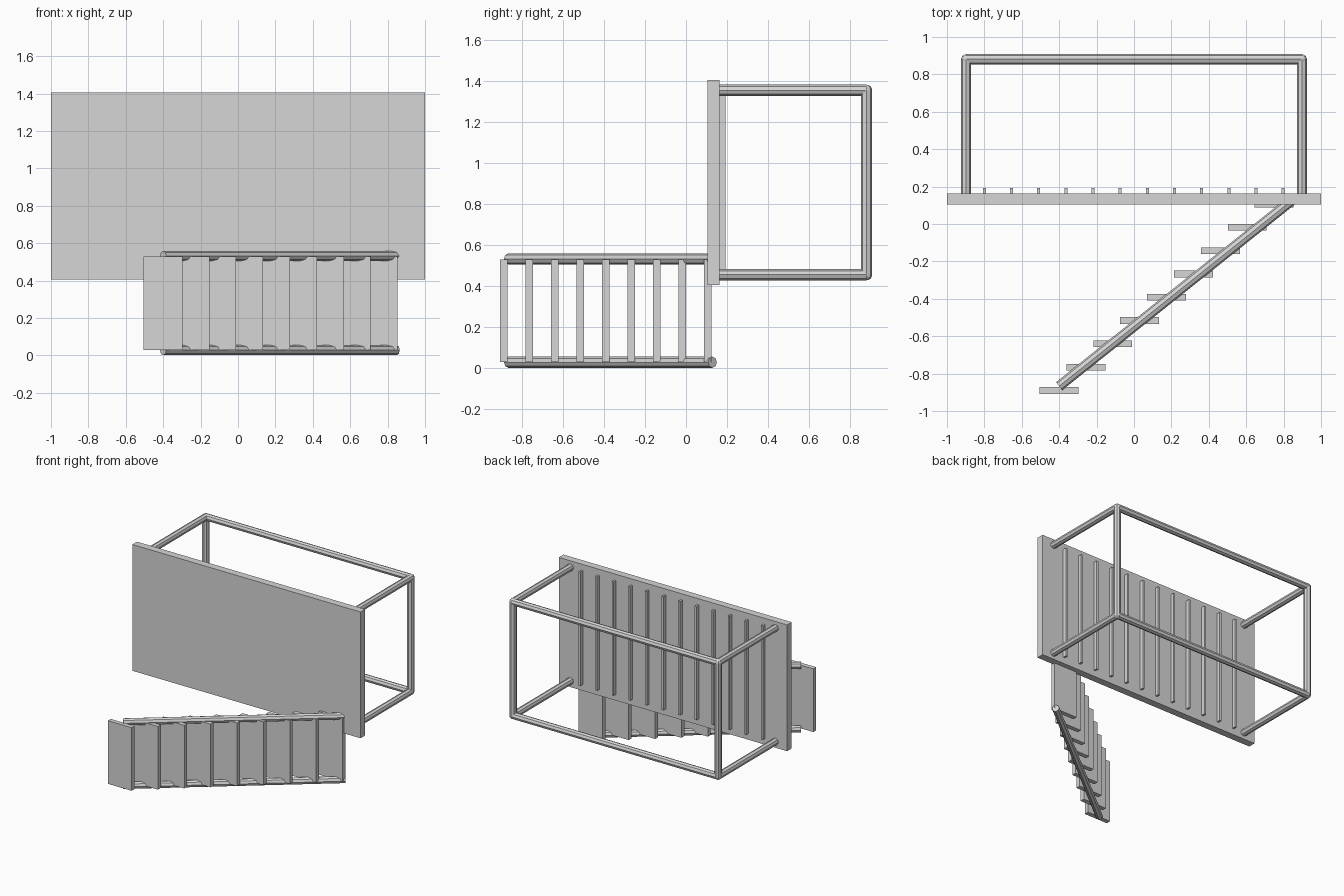
import bpy
from mathutils import Vector

if "Cube" in bpy.data.objects:
    bpy.data.objects.remove(bpy.data.objects["Cube"])

grey = bpy.data.materials.new("light grey")
grey.diffuse_color = (0.67, 0.67, 0.67, 1)
grey.use_nodes = True
grey.node_tree.nodes["Principled BSDF"].inputs["Base Color"].default_value = grey.diffuse_color
R = 0.027     # pipe radius
SIDES = 8


def finish(name):
    ob = bpy.context.object
    ob.name = name
    ob.data.materials.append(grey)
    return ob


def box(name, lo, hi):
    lo, hi = Vector(lo), Vector(hi)
    bpy.ops.mesh.primitive_cube_add(size=1, location=(lo + hi) / 2)
    ob = finish(name)
    ob.scale = hi - lo
    return ob


def pipe(name, a, b):
    a, b = Vector(a), Vector(b)
    d = b - a
    bpy.ops.mesh.primitive_cylinder_add(vertices=SIDES, radius=R, depth=d.length,
                                        location=(a + b) / 2,
                                        rotation=d.to_track_quat('Z', 'Y').to_euler())
    return finish(name)


def joint(name, p):
    bpy.ops.mesh.primitive_uv_sphere_add(segments=SIDES, ring_count=8, radius=R, location=p)
    return finish(name)


# Large panel with a row of thin ribs on its back
box("panel", (-1, 0.105, 0.405), (1, 0.163, 1.405))
for i in range(12):
    x = -0.80 + i * 0.1452
    box("rib", (x - 0.008, 0.155, 0.455), (x + 0.008, 0.193, 1.356))

# Pipe legs and the rectangular pipe loop joining their ends
X, Y, Z0, Z1 = 0.898, 0.881, 0.455, 1.355
for s in (-1, 1):
    for z in (Z0, Z1):
        pipe("leg", (s * X, 0.15, z), (s * X, Y, z))
        joint("leg_joint", (s * X, Y, z))
    pipe("side_bar", (s * X, Y, Z0), (s * X, Y, Z1))
for z in (Z0, Z1):
    pipe("long_bar", (-X, Y, z), (X, Y, z))

# Stair treads stepping diagonally towards the panel
for i in range(9):
    x, y = -0.401 + 0.1438 * i, -0.89 + 0.1246 * i
    box("tread", (x - 0.104, y - 0.018, 0.029), (x + 0.104, y + 0.018, 0.529))

# Diagonal rails along both ends of the treads
for z in (0.028, 0.532):
    pipe("rail", (-0.40, -0.867, z), (0.848, 0.129, z))
